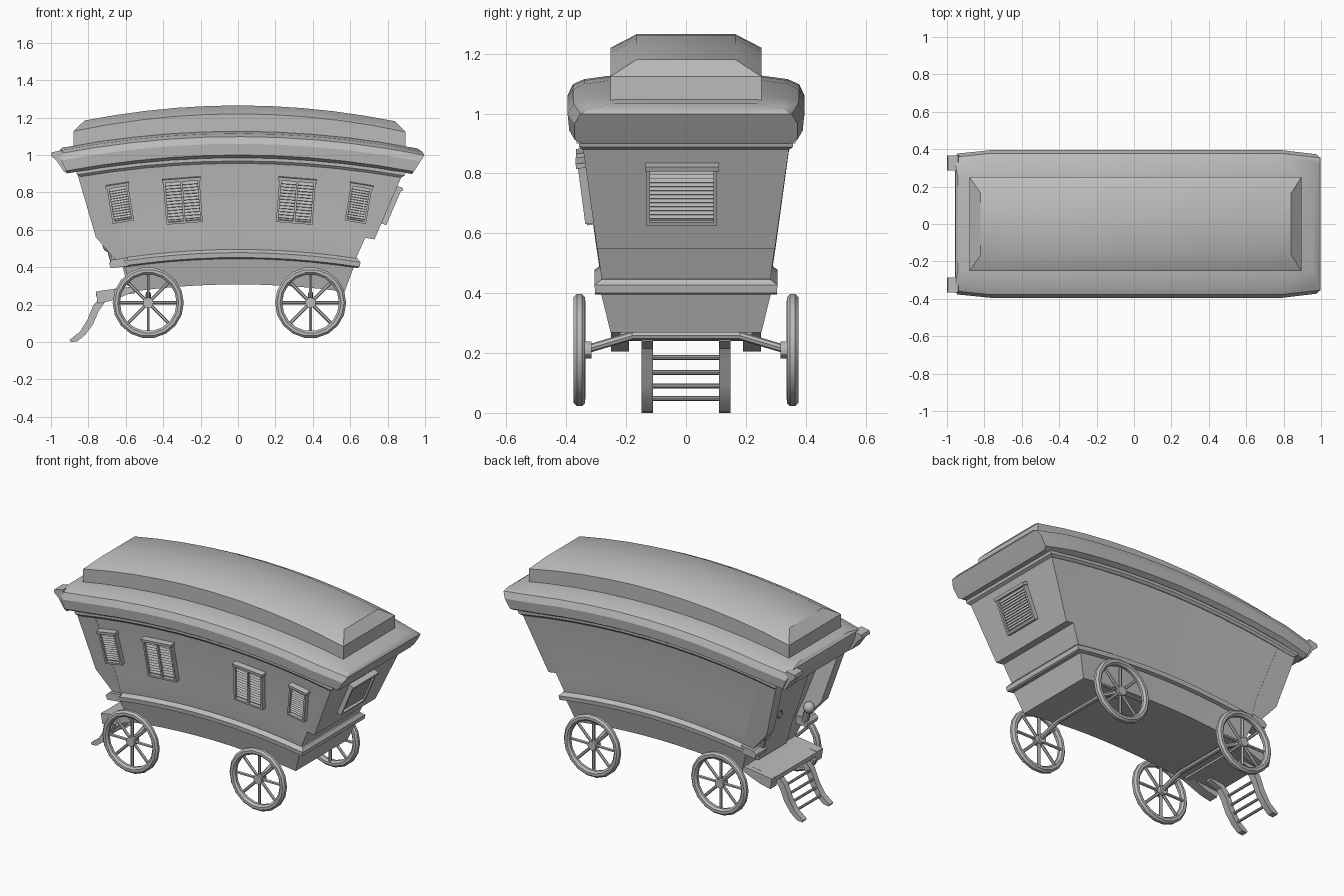
import bpy, bmesh, math
from mathutils import Matrix, Vector

cube = bpy.data.objects.get("Cube")
if cube:
    bpy.data.objects.remove(cube, do_unlink=True)

grey = bpy.data.materials.new("plain grey")
grey.use_nodes = True
colour = (0.5, 0.5, 0.5, 1)
grey.diffuse_color = colour
grey.node_tree.nodes["Principled BSDF"].inputs["Base Color"].default_value = colour
parts = []


def finish(name, bm):
    bmesh.ops.recalc_face_normals(bm, faces=bm.faces)
    mesh = bpy.data.meshes.new(name)
    bm.to_mesh(mesh)
    bm.free()
    mesh.materials.append(grey)
    ob = bpy.data.objects.new(name, mesh)
    bpy.context.collection.objects.link(ob)
    parts.append(ob)
    return ob


def hull(name, rows, sag=0.12, taper=0.0, segs=10):
    """Solid from stacked rows (half width, crown height, x start, x end), sagging to the ends."""
    bm = bmesh.new()
    rings = []
    for w, z, x0, x1 in rows:
        sides = []
        for s in (-1, 1):
            line = []
            for i in range(segs + 1):
                x = x0 + (x1 - x0) * i / segs
                half = w * (1 - taper * max(0, abs(x) - 0.78) / 0.2)
                line.append(bm.verts.new((x, s * half, z - sag * x * x)))
            sides.append(line)
        rings.append(sides)
    for (a, b), (c, d) in zip(rings, rings[1:]):
        for i in range(segs):
            bm.faces.new((a[i], a[i + 1], c[i + 1], c[i]))
            bm.faces.new((b[i], b[i + 1], d[i + 1], d[i]))
        for i in (0, -1):
            bm.faces.new((a[i], b[i], d[i], c[i]))
    for a, b in (rings[0], rings[-1]):
        for i in range(segs):
            bm.faces.new((a[i], a[i + 1], b[i + 1], b[i]))
    return finish(name, bm)


def prism(name, pts, outer, inner):
    """Side profile (x, z) spanning two y positions, each a function of x and z."""
    bm = bmesh.new()
    a = [bm.verts.new((x, outer(x, z), z)) for x, z in pts]
    b = [bm.verts.new((x, inner(x, z), z)) for x, z in pts]
    bm.faces.new(a)
    bm.faces.new(b)
    for i in range(len(pts)):
        j = (i + 1) % len(pts)
        bm.faces.new((a[i], a[j], b[j], b[i]))
    return finish(name, bm)


def slab(name, pts, y0, y1):
    return prism(name, pts, lambda x, z: y0, lambda x, z: y1)


def box(bm, centre, size, frame=Matrix(), tilt=0):
    m = frame @ Matrix.Translation(centre) @ Matrix.Rotation(tilt, 4, 'X')
    bmesh.ops.create_cube(bm, size=1, matrix=m @ Matrix.Diagonal((*size, 1)))


def rod(bm, a, b, r, sides=8):
    a, b = Vector(a), Vector(b)
    d = b - a
    m = Matrix.Translation((a + b) / 2) @ d.to_track_quat('Z', 'Y').to_matrix().to_4x4()
    bmesh.ops.create_cone(bm, cap_ends=True, segments=sides, radius1=r, radius2=r,
                          depth=d.length, matrix=m)


def ring(bm, centre, major, tube, depth, segs=18, sides=8):
    """Wheel-like ring lying in the xz plane."""
    loops = []
    for i in range(segs):
        t = math.tau * i / segs
        loop = []
        for j in range(sides):
            p = math.tau * (j + 0.5) / sides
            r = major + tube * math.cos(p)
            loop.append(bm.verts.new((centre[0] + r * math.cos(t), centre[1] + depth * math.sin(p),
                                      centre[2] + r * math.sin(t))))
        loops.append(loop)
    for i in range(segs):
        a, b = loops[i], loops[(i + 1) % segs]
        for j in range(sides):
            k = (j + 1) % sides
            bm.faces.new((a[j], a[k], b[k], b[j]))


def wall_y(x, z):
    return 0.28 + 0.13 * (z + 0.12 * x * x - 0.48)


# Body, mouldings and roof
hull("lower_body", [(0.252, 0.308, -0.56, 0.57), (0.285, 0.45, -0.61, 0.62)])
hull("waist_moulding", [(0.285, 0.445, -0.61, 0.64), (0.303, 0.452, -0.61, 0.65),
                        (0.306, 0.478, -0.61, 0.655), (0.282, 0.495, -0.61, 0.64)])
hull("upper_body", [(0.28, 0.48, -0.6, 0.625), (0.297, 0.612, -0.65, 0.68),
                    (0.297, 0.613, -0.65, 0.73), (0.346, 0.99, -0.77, 0.88)])
hull("cornice", [(0.346, 0.955, -0.84, 0.87), (0.358, 0.968, -0.86, 0.89),
                 (0.358, 1.0, -0.87, 0.9)], sag=0.1)
hull("roof", [(0.365, 0.985, -0.915, 0.93), (0.39, 1.0, -0.92, 0.94), (0.396, 1.06, -0.945, 0.975),
              (0.378, 1.098, -0.957, 0.997), (0.34, 1.115, -0.955, 0.985),
              (0.25, 1.127, -0.94, 0.96)], sag=0.1, taper=0.06)
hull("raised_roof", [(0.252, 1.11, -0.88, 0.895), (0.252, 1.22, -0.88, 0.895),
                     (0.165, 1.265, -0.82, 0.84)])

# Porch wings, with moulding ends, corner scrolls and turned posts
for s, side in ((1, "left"), (-1, "right")):
    prism("porch_wing_" + side, [(-0.6, 0.44), (-0.655, 0.44), (-0.76, 0.56), (-0.862, 0.91),
                                 (-0.74, 0.92), (-0.62, 0.56)],
          lambda x, z: s * (wall_y(x, z) + 0.001), lambda x, z: s * (wall_y(x, z) - 0.07))
    slab("moulding_end_" + side, [(-0.59, 0.405), (-0.68, 0.395), (-0.69, 0.42), (-0.67, 0.44),
                                  (-0.59, 0.452)], s * 0.304, s * 0.2)
    slab("roof_scroll_" + side, [(-0.91, 0.9), (-0.93, 0.91), (-0.97, 0.97), (-1.0, 0.995),
                                 (-0.995, 1.015), (-0.94, 1.025)], s * 0.365, s * 0.285)
    bm = bmesh.new()
    rod(bm, (-0.66, s * 0.215, 0.42), (-0.69, s * 0.215, 0.53), 0.02, 10)
    bmesh.ops.create_uvsphere(bm, u_segments=12, v_segments=8, radius=0.034,
                              matrix=Matrix.Translation((-0.69, s * 0.215, 0.515)))
    finish("porch_post_" + side, bm)

# Door with ring handle
slab("door", [(-0.55, 0.3), (-0.59, 0.3), (-0.63, 0.45), (-0.675, 0.57), (-0.775, 0.87),
              (-0.74, 0.87), (-0.6, 0.5)], -0.14, 0.14)
bm = bmesh.new()
ring(bm, (0, 0, 0), 0.022, 0.005, 0.005, 12, 6)
bm.transform(Matrix.Translation((-0.71, 0.1, 0.6)) @ Matrix.Rotation(math.pi / 2, 4, 'Z'))
finish("door_handle", bm)

# Platform and steps
slab("platform", [(-0.55, 0.295), (-0.63, 0.29), (-0.76, 0.268), (-0.757, 0.24),
                  (-0.55, 0.26)], -0.22, 0.22)
rail = [(-0.64, 0.275), (-0.72, 0.255), (-0.775, 0.195), (-0.805, 0.12), (-0.845, 0.055),
        (-0.9, 0.012), (-0.895, 0.0), (-0.86, 0.003), (-0.815, 0.04), (-0.775, 0.095),
        (-0.745, 0.165), (-0.71, 0.215), (-0.64, 0.24)]
for s, side in ((1, "left"), (-1, "right")):
    slab("platform_bracket_" + side, [(-0.76, 0.27), (-0.75, 0.205), (-0.68, 0.22), (-0.55, 0.27),
                                      (-0.55, 0.295), (-0.62, 0.29)], s * 0.19, s * 0.25)
    slab("step_rail_" + side, rail, s * 0.11, s * 0.148)
bm = bmesh.new()
for x, z in ((-0.835, 0.048), (-0.805, 0.09), (-0.785, 0.135), (-0.765, 0.185)):
    rod(bm, (x, -0.12, z), (x, 0.12, z), 0.008)
finish("step_rungs", bm)

# Wheels and cranked axles
for x, end in ((-0.48, "door_end"), (0.388, "window_end")):
    for s, side in ((1, "left"), (-1, "right")):
        bm = bmesh.new()
        ring(bm, (x, s * 0.356, 0.21), 0.171, 0.021, 0.021)
        rod(bm, (x, s * 0.315, 0.21), (x, s * 0.365, 0.21), 0.028, 12)
        for i in range(8):
            t = math.tau * i / 8
            rod(bm, (x, s * 0.345, 0.21),
                (x + 0.165 * math.cos(t), s * 0.345, 0.21 + 0.165 * math.sin(t)), 0.009, 6)
        finish(f"wheel_{end}_{side}", bm)
    bm = bmesh.new()
    path = [(x, -0.34, 0.21), (x, -0.18, 0.258), (x, 0.18, 0.258), (x, 0.34, 0.21)]
    for a, b in zip(path, path[1:]):
        rod(bm, a, b, 0.014)
    finish("axle_" + end, bm)


def shutter(name, place, u, v, w, h, leaves):
    """Louvred shutter: u runs across, v runs up, the leaves stand proud of the wall."""
    u, v = Vector(u).normalized(), Vector(v).normalized()
    n = u.cross(v).normalized()
    frame = Matrix.Translation(place) @ Matrix((u, v, n)).transposed().to_4x4()
    bm = bmesh.new()
    box(bm, (0, 0, 0), (w, h, 0.012), frame)
    bar = 0.012
    for i in range(leaves + 1):
        box(bm, (-w / 2 + bar / 2 + (w - bar) * i / leaves, 0, 0.01), (bar, h, 0.03), frame)
    box(bm, (0, -h / 2 + bar / 2, 0.01), (w, bar, 0.03), frame)
    box(bm, (0, h / 2 - bar / 2, 0.013), (w + 0.012, bar * 1.4, 0.036), frame)
    count = 12
    for i in range(count):
        y = -h / 2 + 0.02 + (h - 0.04) * (i + 0.5) / count
        box(bm, (0, y, 0.011), (w - bar, 0.013, 0.004), frame, -0.6)
    finish(name, bm)


# Shutters on the front wall lean with the arch; one more on the end wall
for x, w, h, leaves, label in ((-0.63, 0.115, 0.205, 1, "small_right"), (-0.295, 0.195, 0.24, 2, "wide_right"),
                               (0.31, 0.195, 0.24, 2, "wide_left"), (0.645, 0.115, 0.205, 1, "small_left")):
    z = 0.76 - 0.04 * x * x
    t = 0.26 * x
    shutter("shutter_" + label, (x, -wall_y(x, z) - 0.004, z), (math.cos(t), 0, -math.sin(t)),
            (math.sin(t), -0.13, math.cos(t)), w, h, leaves)
shutter("shutter_end", (0.812, -0.014, 0.733), (0, 1, 0), (0.43, 0, 1), 0.235, 0.215, 1)

# Smooth curved surfaces, keep edges sharp
bpy.ops.object.select_all(action='DESELECT')
for ob in parts:
    ob.select_set(True)
bpy.context.view_layer.objects.active = parts[0]
bpy.ops.object.shade_smooth_by_angle(angle=math.radians(30))
